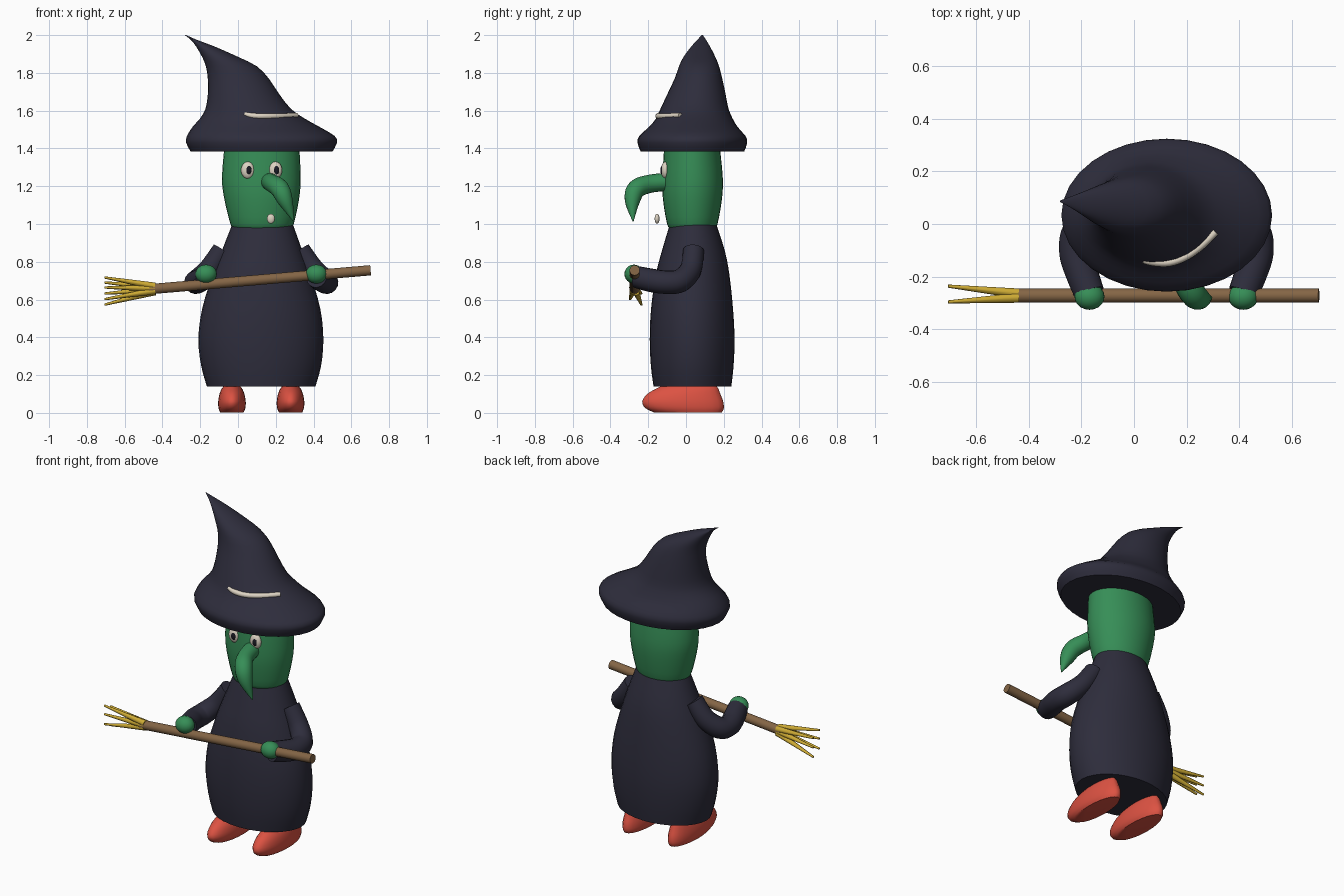
import bpy, bmesh, math
from mathutils import Vector

MID = 0.123  # x of the figure's symmetry plane


def material(name, rgb):
    m = bpy.data.materials.new(name)
    m.diffuse_color = (*rgb, 1)
    return m


NAVY = material("dark navy cloth", (0.027, 0.026, 0.045))
GREEN = material("green skin", (0.037, 0.27, 0.095))
RED = material("red shoe", (0.72, 0.085, 0.055))
BROWN = material("brown wood", (0.23, 0.13, 0.06))
STRAW = material("yellow straw", (0.62, 0.41, 0.035))
CREAM = material("cream", (0.72, 0.65, 0.54))
BLACK = material("black pupil", (0.01, 0.01, 0.016))


def smooth_path(points, steps):
    """Catmull-Rom interpolation of tuples of any length."""
    out = []
    n = len(points)
    for i in range(n - 1):
        a, b, c, d = (points[min(max(k, 0), n - 1)] for k in (i - 1, i, i + 1, i + 2))
        for s in range(steps):
            t = s / steps
            out.append(tuple(
                0.5 * (2 * q + (r - p) * t + (2 * p - 5 * q + 4 * r - u) * t * t
                       + (3 * q - p - 3 * r + u) * t ** 3)
                for p, q, r, u in zip(a, b, c, d)))
    out.append(points[-1])
    return out


def finish(ob, mat, angle=50):
    ob.data.materials.clear()
    ob.data.materials.append(mat)
    bpy.ops.object.select_all(action='DESELECT')
    ob.select_set(True)
    bpy.context.view_layer.objects.active = ob
    bpy.ops.object.shade_smooth_by_angle(angle=math.radians(angle))
    return ob


def loft(name, rings, mat, sides=32, steps=3):
    """Stack of horizontal ellipses given as (z, x_min, x_max, y_min, y_max)."""
    bm = bmesh.new()
    loops = []
    for z, x0, x1, y0, y1 in smooth_path(rings, steps):
        loops.append([bm.verts.new((
            (x0 + x1) / 2 + (x1 - x0) / 2 * math.cos(2 * math.pi * k / sides),
            (y0 + y1) / 2 + (y1 - y0) / 2 * math.sin(2 * math.pi * k / sides), z))
            for k in range(sides)])
    for lo, hi in zip(loops, loops[1:]):
        for k in range(sides):
            j = (k + 1) % sides
            bm.faces.new((lo[k], lo[j], hi[j], hi[k]))
    bm.faces.new(loops[0][::-1])
    bm.faces.new(loops[-1])
    me = bpy.data.meshes.new(name)
    bm.to_mesh(me)
    bm.free()
    ob = bpy.data.objects.new(name, me)
    bpy.context.collection.objects.link(ob)
    return finish(ob, mat)


def tube(name, points, mat, steps=5, resolution=6):
    """Round tube along points given as (x, y, z, radius)."""
    cu = bpy.data.curves.new(name, 'CURVE')
    cu.dimensions = '3D'
    cu.bevel_depth = 1
    cu.bevel_resolution = resolution
    cu.use_fill_caps = True
    path = smooth_path(points, steps)
    sp = cu.splines.new('POLY')
    sp.points.add(len(path) - 1)
    for p, (x, y, z, r) in zip(sp.points, path):
        p.co = (x, y, z, 1)
        p.radius = r
    ob = bpy.data.objects.new(name, cu)
    bpy.context.collection.objects.link(ob)
    bpy.ops.object.select_all(action='DESELECT')
    ob.select_set(True)
    bpy.context.view_layer.objects.active = ob
    bpy.ops.object.convert(target='MESH')
    return finish(bpy.context.object, mat)


def ball(name, loc, size, mat):
    bpy.ops.mesh.primitive_uv_sphere_add(segments=20, ring_count=12, radius=1, location=loc)
    ob = bpy.context.object
    ob.name = name
    ob.scale = size
    return finish(ob, mat)


# Robe
loft("robe", [
    (0.14, -0.165, 0.41, -0.172, 0.24), (0.25, -0.195, 0.44, -0.186, 0.252),
    (0.39, -0.21, 0.452, -0.192, 0.257), (0.55, -0.19, 0.436, -0.185, 0.249),
    (0.73, -0.135, 0.385, -0.16, 0.23), (0.86, -0.085, 0.34, -0.127, 0.205),
    (1.0, -0.03, 0.29, -0.085, 0.16)], NAVY)

# Head
loft("head", [
    (0.97, -0.02, 0.275, -0.08, 0.15), (1.0, -0.04, 0.295, -0.10, 0.167),
    (1.13, -0.072, 0.323, -0.122, 0.19), (1.24, -0.085, 0.332, -0.125, 0.195),
    (1.40, -0.073, 0.325, -0.116, 0.18)], GREEN)

# Pointed hat with a bent tip
loft("hat", [
    (1.383, -0.25, 0.5, -0.24, 0.308), (1.43, -0.275, 0.524, -0.257, 0.324),
    (1.466, -0.27, 0.512, -0.247, 0.315), (1.515, -0.24, 0.43, -0.195, 0.272),
    (1.56, -0.2, 0.35, -0.158, 0.246), (1.61, -0.172, 0.28, -0.135, 0.225),
    (1.685, -0.16, 0.22, -0.1, 0.21), (1.77, -0.16, 0.163, -0.06, 0.192),
    (1.835, -0.17, 0.1, -0.037, 0.175), (1.885, -0.19, 0.0, -0.013, 0.155),
    (1.94, -0.222, -0.125, 0.028, 0.127), (1.975, -0.25, -0.218, 0.06, 0.106),
    (2.0, -0.282, -0.274, 0.083, 0.09)], NAVY, steps=2)

# Pale strip on the hat
tube("hat_strip", [
    (0.035, -0.14, 1.583, 0.01), (0.075, -0.145, 1.573, 0.015),
    (0.135, -0.146, 1.571, 0.015), (0.2, -0.122, 1.571, 0.015),
    (0.26, -0.078, 1.572, 0.015), (0.31, -0.03, 1.575, 0.014)], CREAM, 4, 3)

# Hooked nose and single tooth
tube("nose", [
    (0.165, -0.08, 1.225, 0.048), (0.185, -0.19, 1.213, 0.048),
    (0.222, -0.262, 1.185, 0.05), (0.252, -0.284, 1.12, 0.04),
    (0.295, -0.28, 1.015, 0.003)], GREEN)
ball("tooth", (0.174, -0.153, 1.028), (0.021, 0.013, 0.026), CREAM)

# Eyes
for side, x in (("left", 0.052), ("right", 0.198)):
    ball(side + "_eye", (x, -0.11, 1.285), (0.036, 0.022, 0.045), CREAM)
    ball(side + "_pupil", (x + 0.005, -0.124, 1.285), (0.016, 0.012, 0.024), BLACK)

# Sleeves, hands and shoes, mirrored across the body
for side, s in (("left", -1), ("right", 1)):
    tube(side + "_sleeve", [
        (MID + s * 0.205, 0.04, 0.86, 0.056), (MID + s * 0.275, 0.025, 0.76, 0.058),
        (MID + s * 0.335, -0.03, 0.70, 0.062), (MID + s * 0.345, -0.11, 0.692, 0.062),
        (MID + s * 0.32, -0.19, 0.703, 0.062), (MID + s * 0.293, -0.262, 0.72, 0.058)], NAVY)
    ball(side + "_hand", (MID + s * 0.292, -0.276, 0.735), (0.057, 0.05, 0.05), GREEN)
    c = MID + s * 0.155
    loft(side + "_shoe", [
        (0.003, c - 0.062, c + 0.062, -0.17, 0.19), (0.025, c - 0.071, c + 0.071, -0.215, 0.2),
        (0.06, c - 0.073, c + 0.073, -0.232, 0.197), (0.1, c - 0.066, c + 0.066, -0.205, 0.182),
        (0.13, c - 0.053, c + 0.053, -0.155, 0.17),
        (0.15, c - 0.035, c + 0.035, -0.11, 0.155)], RED, 24)

# Broom handle and bristles
tube("broom_handle", [(-0.468, -0.272, 0.655, 0.027), (0.702, -0.272, 0.755, 0.027)], BROWN, 1)
for i, tip_z in enumerate((0.717, 0.69, 0.664, 0.632, 0.602, 0.573)):
    tip_y = -0.236 if i % 2 else -0.296
    base = Vector((-0.44, -0.272 + (0.008 if i % 2 else -0.008), 0.656 + (2.5 - i) * 0.006))
    tube(f"bristle_{i + 1}", [(*base, 0.019), (-0.706, tip_y, tip_z, 0.006)], STRAW, 1, 2)
